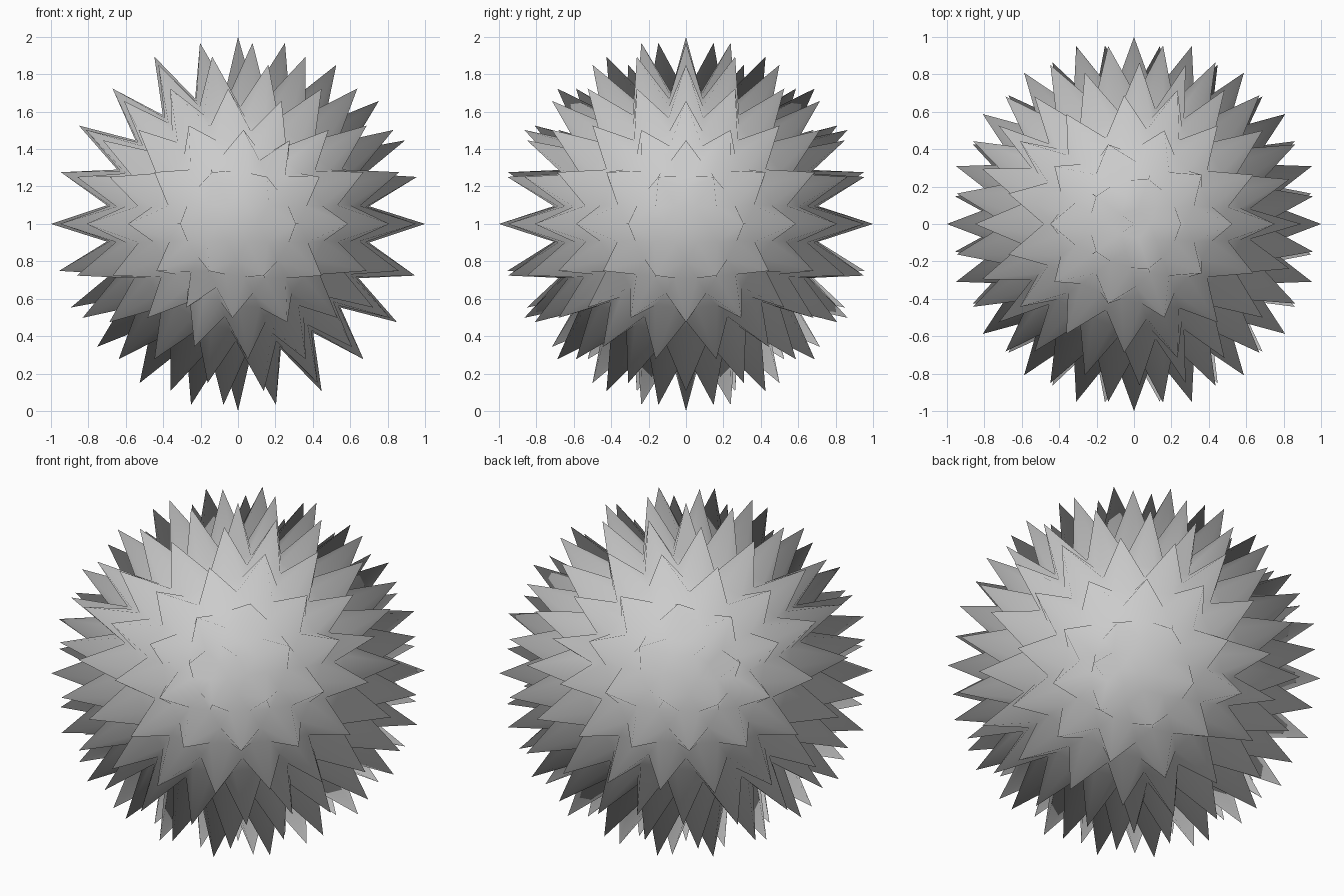
import bpy, bmesh
from mathutils import Vector

if "Cube" in bpy.data.objects:
    bpy.data.objects.remove(bpy.data.objects["Cube"])

TIP, VALLEY = 1.0, 0.71

# Spiky ball: icosphere vertices are tips, one more subdivision gives the valleys
bm = bmesh.new()
bmesh.ops.create_icosphere(bm, subdivisions=3, radius=TIP)
tips = [v.co.normalized() for v in bm.verts]
bm.free()

bm = bmesh.new()
bmesh.ops.create_icosphere(bm, subdivisions=4, radius=1.0)
for v in bm.verts:
    d = v.co.normalized()
    is_tip = any((d - t).length < 0.01 for t in tips)
    v.co = d * (TIP if is_tip else VALLEY) + Vector((0, 0, 1))
for f in bm.faces:
    f.smooth = True

mesh = bpy.data.meshes.new("spiky_ball")
bm.to_mesh(mesh)
bm.free()
ball = bpy.data.objects.new("spiky_ball", mesh)
bpy.context.collection.objects.link(ball)
